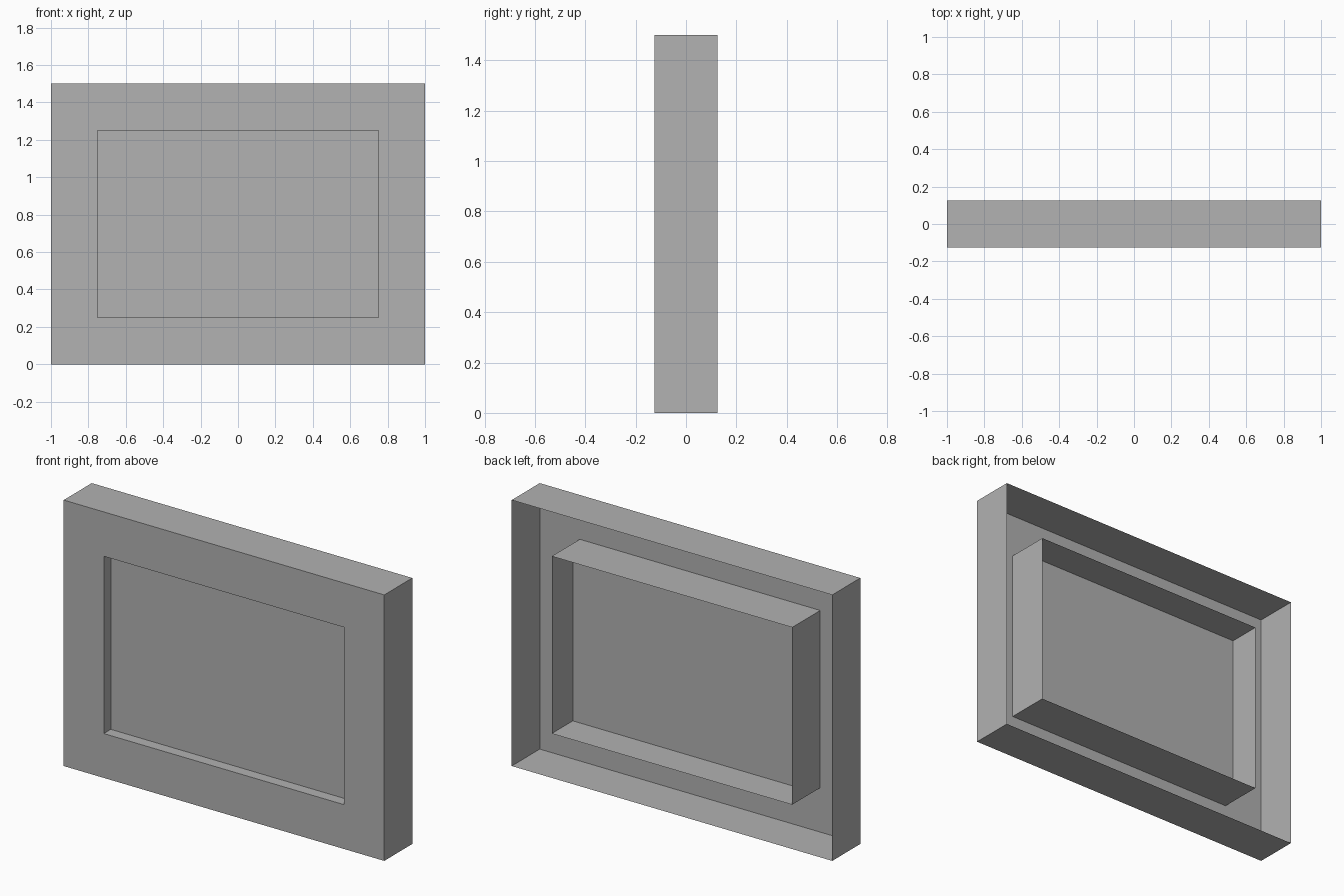
import bpy
import bmesh

cube = bpy.data.objects.get("Cube")
if cube:
    bpy.data.objects.remove(cube, do_unlink=True)

FRONT, BACK, PANEL = -0.125, 0.125, -0.0625
OUTER = (1.0, 0.0, 1.5)     # half width, bottom, top
INNER = (0.75, 0.25, 1.25)

grey = bpy.data.materials.new("plain_grey")
grey.use_nodes = True
colour = (0.445, 0.445, 0.445, 1.0)
grey.diffuse_color = colour
grey.node_tree.nodes["Principled BSDF"].inputs["Base Color"].default_value = colour


def loop(bm, size, y):
    """Rectangle of vertices facing the front at depth y."""
    w, low, high = size
    return [bm.verts.new((x, y, z))
            for x, z in ((-w, low), (w, low), (w, high), (-w, high))]


def bridge(bm, a, b):
    """Four quads joining two rectangles."""
    for i in range(4):
        j = (i + 1) % 4
        bm.faces.new((a[i], a[j], b[j], b[i]))


def finish(bm, name):
    mesh = bpy.data.meshes.new(name)
    bm.to_mesh(mesh)
    bm.free()
    mesh.materials.append(grey)
    obj = bpy.data.objects.new(name, mesh)
    bpy.context.collection.objects.link(obj)
    return obj


# Frame shell, open at the back: outer walls, front border, inner walls
bm = bmesh.new()
outer_back = loop(bm, OUTER, BACK)
outer_front = loop(bm, OUTER, FRONT)
inner_front = loop(bm, INNER, FRONT)
inner_back = loop(bm, INNER, BACK)
bridge(bm, outer_back, outer_front)
bridge(bm, outer_front, inner_front)
bridge(bm, inner_front, inner_back)
finish(bm, "frame_shell")

# Recessed panel filling the opening
bm = bmesh.new()
bm.faces.new(loop(bm, INNER, PANEL))
finish(bm, "recessed_panel")
